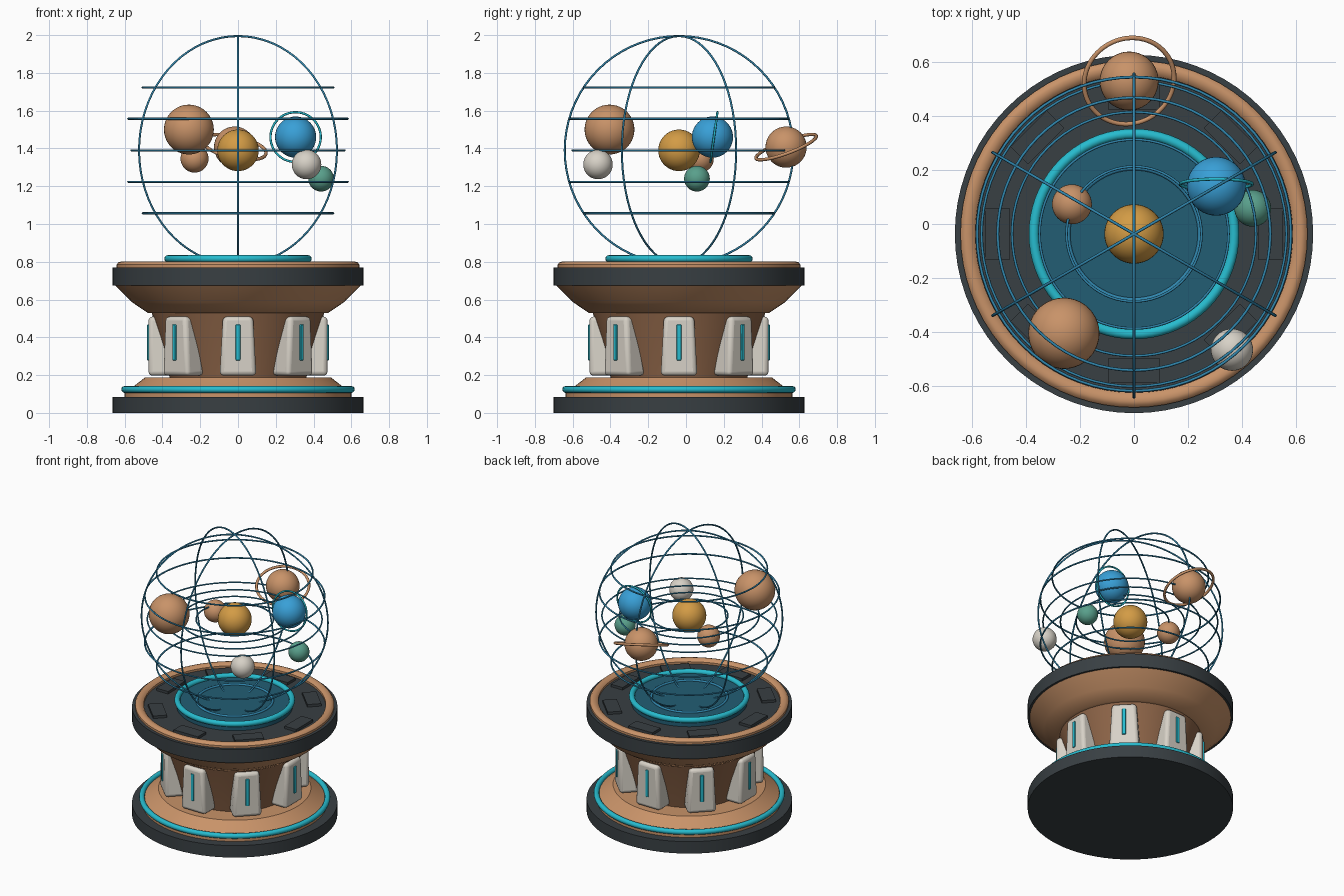
import bpy, bmesh, math
from mathutils import Vector

if "Cube" in bpy.data.objects:
    bpy.data.objects.remove(bpy.data.objects["Cube"], do_unlink=True)

CY = -0.037   # y of the pedestal axis
CZ = 1.39     # height of the cage centre


def material(name, r, g, b):
    m = bpy.data.materials.new(name)
    m.use_nodes = True
    m.diffuse_color = (r, g, b, 1)
    bsdf = next(n for n in m.node_tree.nodes if n.type == 'BSDF_PRINCIPLED')
    bsdf.inputs["Base Color"].default_value = (r, g, b, 1)
    bsdf.inputs["Roughness"].default_value = 0.5
    return m


COPPER = material("copper", 0.58, 0.29, 0.14)
BROWN = material("dark copper", 0.27, 0.13, 0.065)
SLATE = material("dark slate", 0.04, 0.05, 0.056)
TEAL = material("glowing teal", 0.02, 0.5, 0.62)
WIRE = material("wire blue", 0.03, 0.24, 0.42)
BLUE = material("planet blue", 0.04, 0.35, 0.68)
DEEP = material("deep blue", 0.016, 0.11, 0.175)
GOLD = material("gold", 0.65, 0.33, 0.06)
IVORY = material("ivory", 0.68, 0.64, 0.57)
GREEN = material("sea green", 0.1, 0.35, 0.26)


def finish(ob, name, mat, angle=35):
    ob.name = ob.data.name = name
    ob.data.materials.clear()
    ob.data.materials.append(mat)
    bpy.ops.object.select_all(action='DESELECT')
    ob.select_set(True)
    bpy.context.view_layer.objects.active = ob
    bpy.ops.object.shade_smooth_by_angle(angle=math.radians(angle))
    return ob


def from_bmesh(bm, name, mat, location=(0, CY, 0), yaw=0.0):
    bmesh.ops.recalc_face_normals(bm, faces=bm.faces)
    me = bpy.data.meshes.new(name)
    bm.to_mesh(me)
    bm.free()
    ob = bpy.data.objects.new(name, me)
    bpy.context.collection.objects.link(ob)
    ob.location = location
    ob.rotation_euler.z = yaw
    return finish(ob, name, mat)


def lathe(name, mat, profile, closed=False):
    """Turn an (r, z) profile about the pedestal axis."""
    bm = bmesh.new()
    vs = [bm.verts.new((r, 0, z)) for r, z in profile]
    pairs = list(zip(vs, vs[1:])) + ([(vs[-1], vs[0])] if closed else [])
    edges = [bm.edges.new(p) for p in pairs]
    bmesh.ops.spin(bm, geom=vs + edges, cent=(0, 0, 0), axis=(0, 0, 1),
                   angle=math.tau, steps=72)
    bmesh.ops.remove_doubles(bm, verts=bm.verts, dist=1e-4)
    return from_bmesh(bm, name, mat)


def torus(name, mat, radius, tube, location, rotation=(0, 0, 0), sides=8):
    bpy.ops.mesh.primitive_torus_add(
        major_radius=radius, minor_radius=tube, major_segments=72,
        minor_segments=sides, location=location, rotation=rotation)
    return finish(bpy.context.object, name, mat, 80)


def ball(name, mat, radius, location):
    bpy.ops.mesh.primitive_uv_sphere_add(
        segments=40, ring_count=20, radius=radius, location=location)
    return finish(bpy.context.object, name, mat)


def block(name, mat, bottom, top, yaw, bevel):
    """Tapered block; bottom and top are (inner r, outer r, half width, z)."""
    bm = bmesh.new()
    corners = []
    for r0, r1, w, z in (bottom, top):
        corners += [bm.verts.new(c) for c in
                    ((r0, -w, z), (r1, -w, z), (r1, w, z), (r0, w, z))]
    bm.faces.new(corners[:4])
    bm.faces.new(corners[4:])
    for i in range(4):
        j = (i + 1) % 4
        bm.faces.new((corners[i], corners[j], corners[j + 4], corners[i + 4]))
    ob = from_bmesh(bm, name, mat, yaw=yaw)
    if bevel:
        mod = ob.modifiers.new("rounded edges", 'BEVEL')
        mod.width = bevel
        mod.segments = 3
    return ob


# Pedestal, from the floor up
lathe("base_disc", SLATE, [(0, 0), (0.664, 0), (0.664, 0.085), (0, 0.085)])
lathe("base_step", COPPER, [(0.6, 0.08), (0.6, 0.11), (0.56, 0.135),
                            (0.493, 0.187), (0, 0.187)])
torus("base_glow_ring", TEAL, 0.6, 0.018, (0, CY, 0.124), sides=12)
lathe("column", BROWN, [(0.36, 0.18), (0.37, 0.22), (0.405, 0.36), (0.46, 0.54)])
lathe("flared_collar", COPPER, [(0.44, 0.53), (0.478, 0.53), (0.56, 0.585),
                                (0.655, 0.68), (0.4, 0.68)])
lathe("deck_band", SLATE, [(0, 0.675), (0.664, 0.675), (0.664, 0.77), (0, 0.77)])
lathe("deck_rim", COPPER, [(0.643, 0.768), (0.643, 0.785), (0.633, 0.797),
                           (0.62, 0.801), (0.6, 0.797), (0.588, 0.785),
                           (0.588, 0.768)], closed=True)
lathe("centre_plate", DEEP, [(0.375, 0.77), (0.375, 0.81), (0, 0.81)])
torus("deck_glow_ring", TEAL, 0.371, 0.019, (0, CY, 0.816), sides=12)
torus("centre_plate_ring", WIRE, 0.245, 0.009, (0, CY, 0.812))

# Eight panels, light strips and deck plates
for i in range(8):
    yaw = i * math.tau / 8
    block(f"side_panel_{i + 1}", IVORY, (0.345, 0.474, 0.097, 0.197),
          (0.38, 0.474, 0.08, 0.51), yaw, 0.022)
    block(f"panel_light_{i + 1}", TEAL, (0.46, 0.481, 0.012, 0.278),
          (0.46, 0.481, 0.012, 0.468), yaw, 0.004)
    block(f"deck_plate_{i + 1}", SLATE, (0.46, 0.552, 0.095, 0.765),
          (0.46, 0.552, 0.095, 0.788), yaw, 0)

# Wire cage: three upright hoops and four level hoops
CENTRE = (0, CY, CZ)
for i in range(3):
    torus(f"cage_meridian_{i + 1}", WIRE, 0.605, 0.0055, CENTRE,
          (math.pi / 2, 0, math.radians(30 + 60 * i)))
for i, dz in enumerate((-0.333, -0.167, 0.167, 0.333)):
    torus(f"cage_parallel_{i + 1}", WIRE, math.sqrt(0.605 ** 2 - dz ** 2),
          0.0055, (0, CY, CZ + dz))

# Orbit hoops around the sun
for i, r in enumerate((0.25, 0.35, 0.452, 0.565)):
    torus(f"orbit_{i + 1}", WIRE, r, 0.005, CENTRE)

# Sun and planets
ball("sun", GOLD, 0.11, CENTRE)
ball("small_copper_planet", COPPER, 0.074, (-0.23, 0.073, 1.346))
ball("blue_planet", BLUE, 0.109, (0.305, 0.14, 1.46))
ball("green_planet", GREEN, 0.068, (0.44, 0.058, 1.24))
ball("ivory_planet", IVORY, 0.078, (0.363, -0.466, 1.315))
ball("large_copper_planet", COPPER, 0.132, (-0.26, -0.405, 1.5))
ball("ringed_planet", COPPER, 0.109, (-0.018, 0.53, 1.407))
torus("blue_planet_ring", TEAL, 0.133, 0.006, (0.305, 0.148, 1.46),
      (math.radians(82), 0, 0))
torus("copper_planet_ring", COPPER, 0.17, 0.009, (-0.018, 0.53, 1.407),
      (math.radians(20), math.radians(12), 0))
